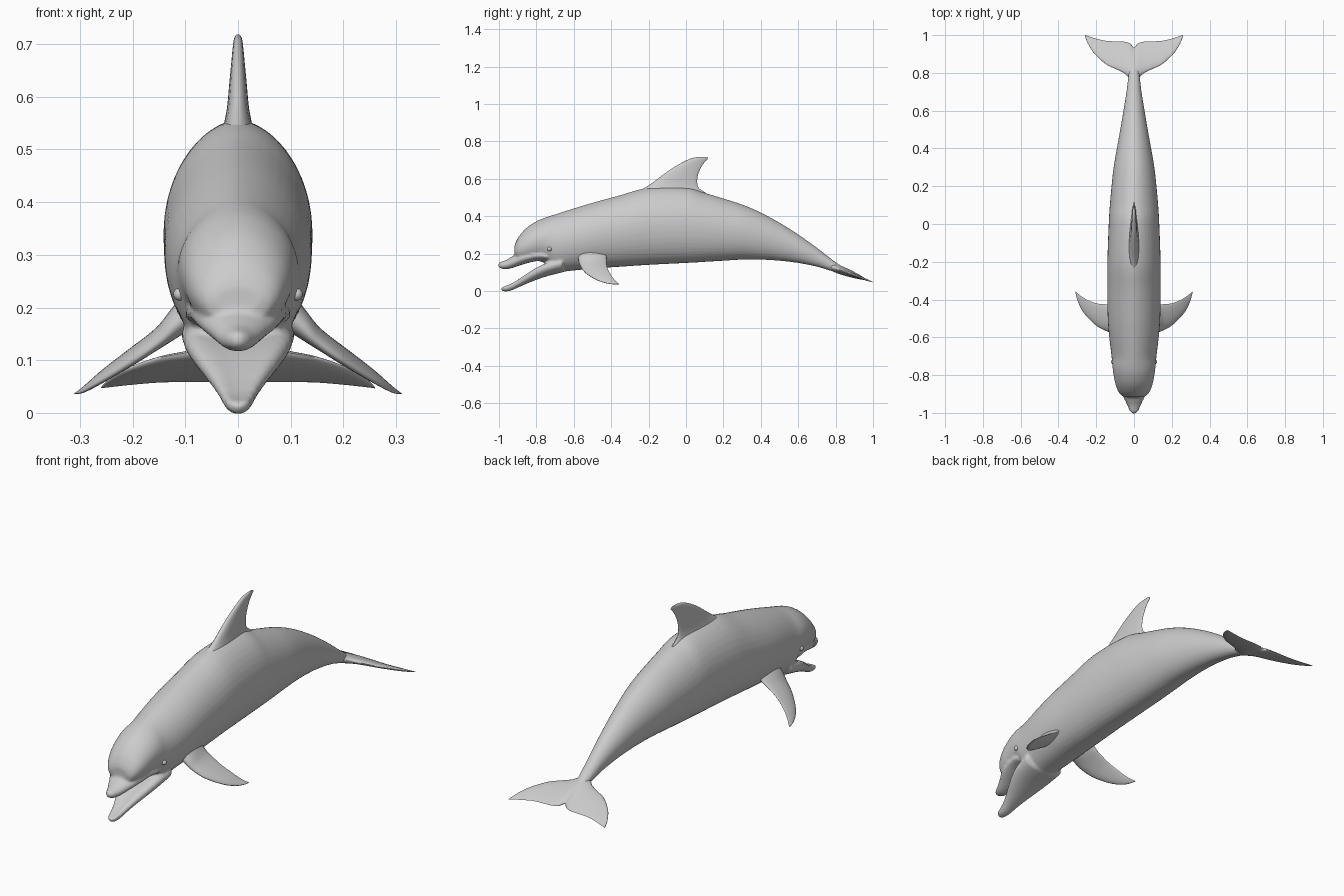
import bpy, bmesh, math
from mathutils import Vector

if "Cube" in bpy.data.objects:
    bpy.data.objects.remove(bpy.data.objects["Cube"])

grey = bpy.data.materials.new("light grey")
grey.diffuse_color = (0.6, 0.6, 0.6, 1)
grey.use_nodes = True
grey.node_tree.nodes["Principled BSDF"].inputs["Base Color"].default_value = grey.diffuse_color


def smooth_stations(rows, steps):
    """Catmull-Rom resampling of tuples of numbers."""
    pts = [Vector(r) for r in rows]
    pts = [pts[0]] + pts + [pts[-1]]
    out = []
    for a, b, c, d in zip(pts, pts[1:], pts[2:], pts[3:]):
        for i in range(steps):
            t = i / steps
            out.append(0.5 * (2 * b + (c - a) * t + (2 * a - 5 * b + 4 * c - d) * t * t
                              + (3 * b - a - 3 * c + d) * t ** 3))
    return out + [pts[-1]]


def bridge(bm, rings):
    """Skin a list of closed rings and cap both ends."""
    loops = [[bm.verts.new(p) for p in ring] for ring in rings]
    n = len(loops[0])
    for a, b in zip(loops, loops[1:]):
        for i in range(n):
            j = (i + 1) % n
            bm.faces.new((a[i], a[j], b[j], b[i]))
    bm.faces.new(loops[0])
    bm.faces.new(loops[-1])


def finish(bm, name, angle=60):
    bmesh.ops.recalc_face_normals(bm, faces=bm.faces)
    me = bpy.data.meshes.new(name)
    bm.to_mesh(me)
    bm.free()
    me.materials.append(grey)
    ob = bpy.data.objects.new(name, me)
    bpy.context.collection.objects.link(ob)
    bpy.ops.object.select_all(action='DESELECT')
    ob.select_set(True)
    bpy.context.view_layer.objects.active = ob
    bpy.ops.object.shade_smooth_by_angle(angle=math.radians(angle))
    return ob


def trunk(bm, rows, dish=0.0, n=40):
    """Oval sections along y: (y, top, bottom, half width)."""
    rings = []
    for y, top, bot, w in smooth_stations(rows, 5):
        mid, r = (top + bot) / 2, (top - bot) / 2
        ring = []
        for i in range(n):
            a = 2 * math.pi * i / n
            c, s = math.cos(a), math.sin(a)
            x = math.copysign(abs(c) ** (1.15 if s > 0 else 0.9), c)
            z = mid + r * s
            if s > 0:
                z -= dish * r * 2 * s * (1 - x * x)
            ring.append((w * x, y, z))
        rings.append(ring)
    bridge(bm, rings)


def blade(name, rows, normal, n=24):
    """Foil sections: leading edge xyz, trailing edge xyz, half thickness."""
    normal = Vector(normal).normalized()
    rings = []
    for r in smooth_stations(rows, 5):
        lead, trail, t = Vector(r[0:3]), Vector(r[3:6]), max(r[6], 0.001)
        ring = []
        for i in range(n):
            a = 2 * math.pi * i / n
            u = (1 - math.cos(a)) / 2
            off = t * 1.2 * math.sin(a) * (1 - 0.5 * u)
            ring.append(lead.lerp(trail, u) + normal * off)
        rings.append(ring)
    bm = bmesh.new()
    bridge(bm, rings)
    return finish(bm, name)


# Body with rounded forehead, upper beak and open lower jaw, fused into one skin
bm = bmesh.new()
trunk(bm, [
    (-.917, .24, .19, .045), (-.91, .262, .17, .064), (-.89, .297, .16, .082),
    (-.85, .34, .155, .098), (-.80, .373, .16, .108), (-.755, .392, .15, .114),
    (-.70, .41, .104, .119), (-.60, .442, .11, .131), (-.50, .472, .12, .139),
    (-.35, .513, .13, .141), (-.2, .552, .14, .141), (0, .553, .15, .134),
    (.1, .525, .156, .128), (.2, .495, .162, .119), (.3, .463, .168, .108),
    (.4, .42, .168, .091), (.5, .366, .162, .073), (.6, .303, .15, .056),
    (.7, .232, .13, .04), (.78, .17, .106, .031), (.86, .115, .083, .022),
    (.91, .085, .07, .012)])
trunk(bm, [
    (-1.003, .148, .13, .008), (-.992, .156, .121, .021), (-.96, .167, .117, .036),
    (-.92, .19, .126, .055), (-.87, .212, .143, .08), (-.80, .222, .16, .096),
    (-.74, .21, .16, .102)])
trunk(bm, [
    (-.987, .024, .006, .008), (-.975, .036, -.002, .021), (-.94, .052, .001, .03),
    (-.90, .077, .018, .042), (-.85, .115, .04, .063), (-.80, .15, .06, .084),
    (-.74, .18, .08, .101), (-.66, .2, .1, .108)], dish=0.35)
body = finish(bm, "body")
fuse = body.modifiers.new("fuse", 'REMESH')
fuse.mode = 'VOXEL'
fuse.voxel_size = 0.007
fuse.use_smooth_shade = True
relax = body.modifiers.new("relax", 'SMOOTH')
relax.factor = 0.5
relax.iterations = 5

# Dorsal fin: (height, front y, back y, half thickness)
fin = [(.47, -.34, .14, .045), (.52, -.28, .11, .036), (.55, -.225, .07, .028),
       (.58, -.178, .06, .022), (.62, -.125, .064, .018), (.66, -.068, .08, .014),
       (.69, -.015, .1, .011), (.71, .03, .118, .008), (.718, .075, .112, .003)]
blade("dorsal_fin", [(0, f, z, 0, b, z, t) for z, f, b, t in fin], (1, 0, 0))

# Flippers and eyes on both sides
flipper = [
    (.07, -.58, .21, .07, -.42, .22, .04), (.12, -.575, .165, .12, -.425, .175, .026),
    (.15, -.565, .135, .15, -.425, .155, .018), (.20, -.538, .098, .20, -.42, .122, .013),
    (.26, -.478, .06, .25, -.40, .085, .009), (.295, -.415, .04, .285, -.378, .055, .005),
    (.311, -.358, .036, .307, -.358, .038, .001)]
for side, label in ((1, "right"), (-1, "left")):
    rows = [(side * a, b, c, side * d, e, f, t) for a, b, c, d, e, f, t in flipper]
    blade(label + "_flipper", rows, (side * .5, 0, .85))
    bm = bmesh.new()
    bmesh.ops.create_uvsphere(bm, u_segments=16, v_segments=10, radius=0.012)
    bmesh.ops.translate(bm, verts=bm.verts, vec=(side * .111, -.73, .225))
    finish(bm, label + "_eye")

# Tail flukes: (x, front y, back y, half thickness), sloping down to the rear
half = [(0, .75, .935, .024), (.02, .765, .955, .022), (.05, .797, .965, .017),
        (.10, .822, .967, .013), (.15, .847, .97, .01), (.21, .902, .984, .007),
        (.245, .957, .995, .004), (.26, .997, 1.0, .001)]


def slope(y):
    return .122 - .375 * (y - .8)


full = [(-x, f, b, t) for x, f, b, t in reversed(half[1:])] + half
blade("tail_flukes", [(x, f, slope(f), x, b, slope(b), t) for x, f, b, t in full],
      (0, .35, .94))
